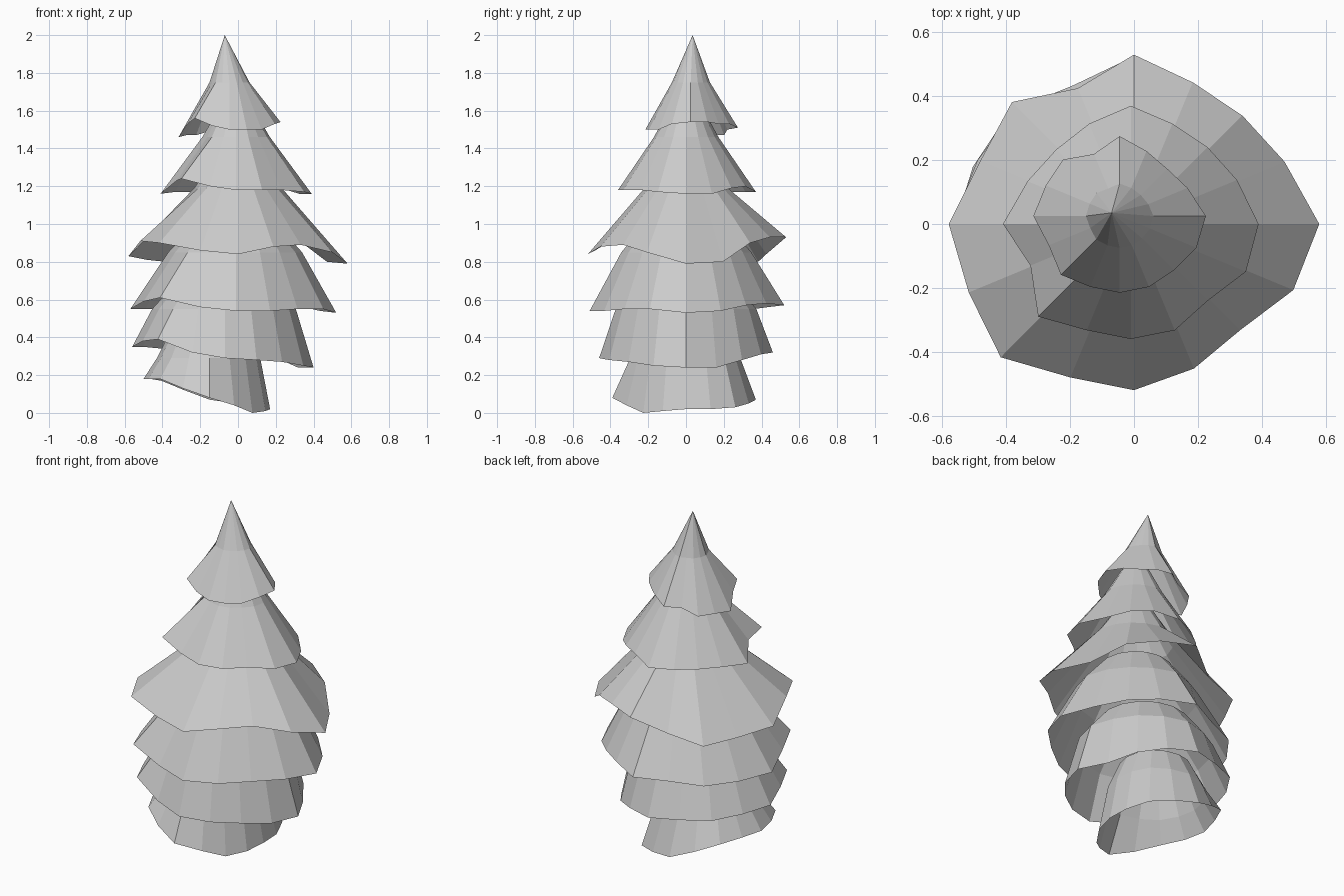
import bpy
import bmesh
from math import cos, sin, tau
from mathutils import Vector

default_cube = bpy.data.objects.get("Cube")
if default_cube:
    bpy.data.objects.remove(default_cube, do_unlink=True)

SIDES = 16

# Single flat colour
grey = bpy.data.materials.new("plain_grey")
grey.use_nodes = True
colour = (0.6, 0.6, 0.6, 1)
grey.diffuse_color = colour
grey.node_tree.nodes["Principled BSDF"].inputs["Base Color"].default_value = colour


def add_ring(bm, centre, radii, heights):
    """Ring of vertices, counter-clockwise from +x."""
    ring = []
    for i in range(SIDES):
        angle = tau * i / SIDES
        x = centre[0] + radii[i] * cos(angle)
        y = centre[1] + radii[i] * sin(angle)
        ring.append(bm.verts.new(Vector((x, y, heights[i]))))
    return ring


def bridge(bm, lower, upper):
    """Strip of outward facing quads between two rings."""
    for i in range(SIDES):
        j = (i + 1) % SIDES
        bm.faces.new((lower[i], lower[j], upper[j], upper[i]))


def branch_tier(name, centre, rim_radii, rim_heights, waist, crown, tip=None):
    """Hollow flared skirt with a ragged rim (rim sizes in hundredths).

    waist and crown are (radius, height); tip closes the skirt to a point.
    """
    bm = bmesh.new()
    radii = [r / 100 for r in rim_radii]
    heights = [h / 100 for h in rim_heights]
    mean = sum(radii) / SIDES
    rim = add_ring(bm, centre, radii, heights)

    # The waist keeps half of the raggedness of the rim
    waist_radii = [waist[0] * (1 + r / mean) / 2 for r in radii]
    middle = add_ring(bm, centre, waist_radii, [waist[1]] * SIDES)
    bridge(bm, rim, middle)

    if tip:
        point = bm.verts.new(Vector(tip))
        for i in range(SIDES):
            bm.faces.new((middle[i], middle[(i + 1) % SIDES], point))
    else:
        top = add_ring(bm, centre, [crown[0]] * SIDES, [crown[1]] * SIDES)
        bridge(bm, middle, top)

    mesh = bpy.data.meshes.new(name)
    bm.to_mesh(mesh)
    bm.free()
    mesh.materials.append(grey)
    tier = bpy.data.objects.new(name, mesh)
    bpy.context.scene.collection.objects.link(tier)
    return tier


# Slanted base skirt
branch_tier(
    "base_skirt", (-0.15, 0),
    rim_radii=[32, 34, 37, 36, 37, 35, 36, 34, 35, 35, 37, 37, 39, 34, 32, 32],
    rim_heights=[2, 2, 3, 5, 7, 12, 17, 18, 18, 18, 18, 13, 8, 4, 0, 1],
    waist=(0.28, 0.29), crown=(0.2, 0.45))

# Lower branches
branch_tier(
    "lowest_branches", (-0.07, 0),
    rim_radii=[47, 42, 42, 43, 46, 44, 47, 47, 49, 47, 50, 45, 46, 44, 43, 45],
    rim_heights=[24, 24, 28, 31, 32, 33, 34, 35, 35, 38, 39, 32, 29, 28, 27, 25],
    waist=(0.37, 0.55), crown=(0.25, 0.7))
branch_tier(
    "lower_branches", (-0.01, 0),
    rim_radii=[53, 48, 45, 46, 52, 47, 51, 52, 56, 53, 57, 50, 51, 47, 46, 50],
    rim_heights=[53, 54, 57, 58, 57, 56, 55, 55, 55, 59, 61, 56, 54, 54, 55, 55],
    waist=(0.34, 0.85), crown=(0.2, 1.02))

# Widest branches
branch_tier(
    "middle_branches", (0, 0),
    rim_radii=[58, 51, 48, 48, 53, 46, 54, 52, 58, 56, 59, 52, 52, 49, 47, 54],
    rim_heights=[79, 80, 90, 93, 93, 84, 80, 81, 83, 91, 90, 86, 84, 88, 89, 85],
    waist=(0.22, 1.19), crown=(0.12, 1.35))

# Upper branches
branch_tier(
    "upper_branches", (-0.01, 0),
    rim_radii=[40, 36, 34, 34, 37, 34, 33, 35, 40, 34, 41, 36, 36, 36, 34, 39],
    rim_heights=[116, 116, 119, 120, 117, 117, 117, 117,
                 116, 123, 124, 120, 118, 118, 118, 117],
    waist=(0.17, 1.46), crown=(0.08, 1.63))

# Pointed crown
branch_tier(
    "pointed_crown", (-0.045, 0.025),
    rim_radii=[27, 23, 21, 22, 25, 21, 25, 25, 27, 24, 26, 24, 24, 24, 24, 26],
    rim_heights=[154, 154, 153, 153, 151, 150, 147, 147,
                 146, 153, 156, 152, 150, 150, 150, 153],
    waist=(0.1, 1.75), crown=None, tip=(-0.07, 0.035, 2))
